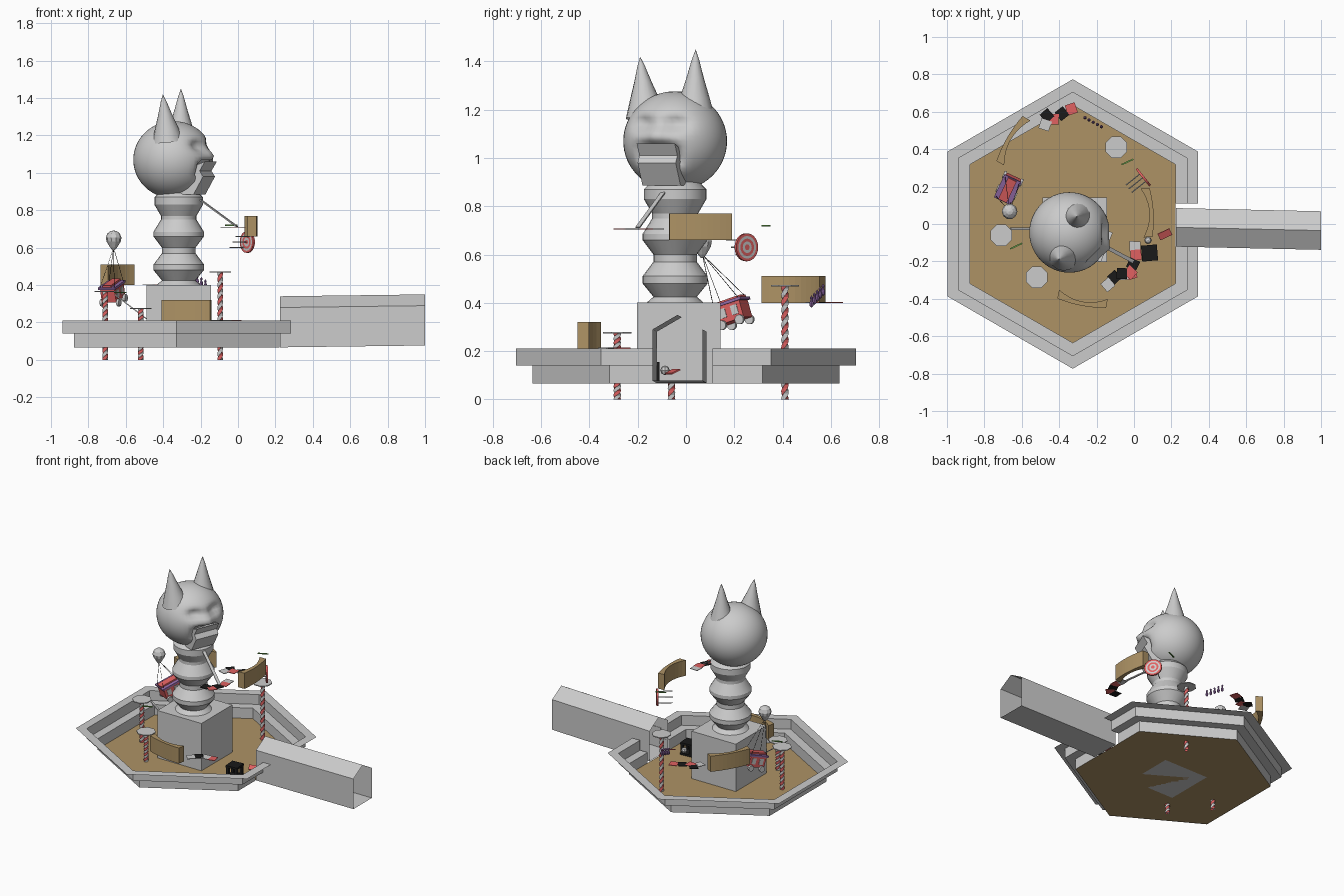
import bpy, bmesh, math
from mathutils import Vector, Matrix
from math import sin, cos, pi, radians, exp

if "Cube" in bpy.data.objects:
    bpy.data.objects.remove(bpy.data.objects["Cube"])


def material(name, rgb):
    m = bpy.data.materials.new(name)
    m.diffuse_color = (*rgb, 1)
    m.use_nodes = True
    m.node_tree.nodes["Principled BSDF"].inputs["Base Color"].default_value = m.diffuse_color
    return m


BROWN = material("tan", (.42, .29, .13))
RED = material("red", (.75, .12, .12))
BLACK = material("black", (.01, .01, .01))
WHITE = material("pale", (.8, .8, .8))
PURPLE = material("purple", (.3, .15, .4))
GREEN = material("green", (.15, .4, .08))
C = Vector((-.3275, 0, 0))


def mesh(name, verts, faces, mats=(), idx=None, smooth=None, mtx=None):
    me = bpy.data.meshes.new(name)
    me.from_pydata([tuple(v) for v in verts], [], faces)
    for m in mats:
        me.materials.append(m)
    if idx:
        me.polygons.foreach_set("material_index", idx)
    if mtx:
        me.transform(mtx)
    if smooth:
        me.shade_smooth()
        me.set_sharp_from_angle(angle=radians(smooth))
    ob = bpy.data.objects.new(name, me)
    bpy.context.collection.objects.link(ob)
    return ob


def box(name, size, mtx, mat=None):
    bm = bmesh.new()
    bmesh.ops.create_cube(bm, size=1, matrix=mtx @ Matrix.Diagonal((*size, 1)))
    me = bpy.data.meshes.new(name)
    bm.to_mesh(me)
    bm.free()
    if mat:
        me.materials.append(mat)
    ob = bpy.data.objects.new(name, me)
    bpy.context.collection.objects.link(ob)
    return ob


def loft(rings, closed=True):
    n = len(rings[0])
    return [v for r in rings for v in r], [
        (j*n+i, j*n+(i+1) % n, (j+1)*n+(i+1) % n, (j+1)*n+i)
        for j in range(len(rings)-1) for i in range(n if closed else n-1)]


def lathe(name, profile, n, mtx, mats=(), smooth=None, idx=None):
    v, f = loft([[(r*cos(2*pi*i/n), r*sin(2*pi*i/n), z) for i in range(n)] for r, z in profile])
    return mesh(name, v, f, mats, idx, smooth, mtx)


def rod(name, a, b, r, mat=None, n=6):
    a, b = Vector(a), Vector(b)
    q = (b-a).to_track_quat('Z', 'Y').to_matrix().to_4x4()
    return lathe(name, [(0, 0), (r, 0), (r, (b-a).length), (0, (b-a).length)], n,
                 Matrix.Translation(a) @ q, [mat] if mat else [])


T = Matrix.Translation


def R(deg, ax):
    return Matrix.Rotation(radians(deg), 4, ax)


# hexagonal floor and thin stepped terrace with an entrance gap
def hexpts(a, z):
    return [C + Vector((a/cos(pi/6)*cos(radians(30+60*k)), a/cos(pi/6)*sin(radians(30+60*k)), z)) for k in range(6)]


mesh("arena_floor", hexpts(.55, .066), [tuple(range(6))], [BROWN])
tiers = []
for a, z in [(.55, .065), (.55, .14), (.61, .14), (.61, .21), (.67, .21)]:
    tiers.append([C + Vector((a, .11, z))] + hexpts(a, z) + [C + Vector((a, -.12, z))])
mesh("arena_terrace", *loft(tiers, False))

# entrance tunnel, open at both ends
tun = []
for x, yc, dz in [(.225, -.018, 0), (1, -.035, .01)]:
    tun.append([(x, yc+y, z+dz) for y, z in [(-.103, .067), (.103, .067), (.103, .28), (0, .34), (-.103, .28)]])
mesh("entrance_tunnel", *loft(tun))

# panelled pedestal
ped = box("pedestal", (.345, .345, .335), T((-.317, -.03, .2335)))
bm = bmesh.new()
bm.from_mesh(ped.data)
bm.normal_update()
bmesh.ops.inset_individual(bm, faces=[f for f in bm.faces if abs(f.normal.z) < .5], thickness=.03)
bmesh.ops.inset_individual(bm, faces=[f for f in bm.faces if abs(f.normal.z) < .5 and f.calc_area() < .082
                                      and abs(f.calc_center_median().z-.2335) < .01
                                      and f.calc_area() > .06], thickness=.002, depth=-.015)
bm.to_mesh(ped.data)
bm.free()

# bellows neck
lathe("neck", [(.13, .39), (.09, .425), (.135, .48), (.135, .51), (.09, .57), (.09, .60), (.135, .66), (.135, .685),
               (.095, .75), (.095, .77), (.13, .83), (.13, .87), (.1, .9)], 24, T((-.317, -.045, 0)), smooth=30)

# cat head: sphere with sculpted eye sockets and mouth
HEAD = T((-.345, -.045, 1.07)) @ R(-22, 'Z')
bm = bmesh.new()
bmesh.ops.create_uvsphere(bm, u_segments=48, v_segments=32, radius=.215)
for v in bm.verts:
    if v.co.x > 0:
        x, y, z = v.co
        d = sum(.045*exp(-((y-s*.07)/.05)**2-((z-.075)/.03)**2) for s in (-1, 1))
        d += .075*exp(-(y/.085)**4-((z+.055)/.045)**4)
        d -= .02*exp(-(y/.03)**2-((z-.02)/.03)**2)
        v.co.x -= d
    v.co.z *= .96
me = bpy.data.meshes.new("head")
bm.to_mesh(me)
bm.free()
me.transform(HEAD)
me.shade_smooth()
bpy.context.collection.objects.link(bpy.data.objects.new("head", me))

jaw = [[(x, y*k, z) for x, z in [(.08, -.10), (.16, -.03), (.215, -.01), (.185, -.06), (.205, -.09), (.15, -.185), (.06, -.185)]]
       for y, k in [(-.085, 1), (.085, 1)]]
v, f = loft(jaw)
mesh("jaw", v, f + [tuple(range(6, -1, -1)), tuple(range(7, 14))], mtx=HEAD)

for name, b, t in [("ear_left", (-.375, -.165, 1.17), (-.402, -.19, 1.42)),
                   ("ear_right", (-.305, .035, 1.17), (-.305, .04, 1.45))]:
    b, t = Vector(b), Vector(t)
    h = (t-b).length
    lathe(name, [(.085, 0), (.062, .28*h), (.036, .58*h), (.015, .85*h), (0, h)], 16,
          T(b) @ (t-b).to_track_quat('Z', 'Y').to_matrix().to_4x4(), smooth=60)


# curved barrier walls, bulging outward
def barrier(name, p0, p1, z0, z1):
    p0, p1 = Vector(p0), Vector(p1)
    n = Vector((-(p1-p0).y, (p1-p0).x)).normalized()
    if n.dot((p0+p1)/2-C.xy) < 0:
        n = -n
    rings = []
    for i in range(11):
        t = i/10
        w = .011 + .013*(2*t-1)**2
        p = p0.lerp(p1, t) + n*.026*(1-(2*t-1)**2)
        a, b = p-n*w, p+n*w
        rings.append([(*a, z0), (*b, z0), (*b, z1), (*a, z1)])
    v, f = loft(rings)
    mesh(name, v, f + [(0, 1, 2, 3), (43, 42, 41, 40)], [BROWN])


barrier("barrier_high", (.06, .19), (.075, -.07), .66, .77)
barrier("barrier_middle", (-.575, .565), (-.715, .325), .40, .51)
barrier("barrier_low", (-.405, -.375), (-.145, -.425), .21, .32)

# octagonal platforms on twisted striped poles
for k, (x, y, z) in enumerate([(-.095, .41, .47), (-.71, -.06, .365), (-.52, -.285, .275)]):
    lathe(f"platform_{k}", [(0, -.003), (.063, -.003), (.063, .003), (0, .003)], 8, T((x, y, z)) @ R(22.5, 'Z'))
    n = 40
    v, f = loft([[(x+.016*cos(i*pi/2+j*.6), y+.016*sin(i*pi/2+j*.6), z*j/n) for i in range(4)] for j in range(n+1)])
    mesh(f"striped_pole_{k}", v, f, [RED, WHITE], [i % 2 for i in range(len(f))])


# flat tiled paths of alternating colour
def tiles(name, pts, z, mats):
    for i, (p, m) in enumerate(zip(pts, mats)):
        a, b = Vector(pts[max(i-1, 0)]), Vector(pts[min(i+1, len(pts)-1)])
        box(f"{name}_{i}", (.055, .058, .004), T((*p, z)) @ R(math.degrees(math.atan2((b-a).y, (b-a).x)) + (i % 2)*16-8, 'Z'), m)


tiles("low_path", [(-.14, -.325), (-.105, -.285), (-.06, -.27), (-.015, -.265)], .212, [WHITE, BLACK, WHITE, RED])
tiles("high_path", [(-.065, -.265), (-.02, -.26), (-.005, -.215), (.01, -.165), (.005, -.12)], .706,
      [BLACK, RED, BLACK, RED, WHITE])
tiles("back_path", [(-.475, .53), (-.465, .58), (-.43, .56), (-.385, .59), (-.335, .615)], .402,
      [WHITE, BLACK, RED, BLACK, RED])


# ramps
def ramp(name, a, b, w, mat=None):
    a, b = Vector(a), Vector(b)
    box(name, (w, .006, (b-a).length), T((a+b)/2) @ (b-a).to_track_quat('Z', 'Y').to_matrix().to_4x4(), mat)


ramp("tongue_ramp", (-.22, -.085, .87), (-.005, -.2, .712), .02)
ramp("side_ramp", (-.66, -.025, .35), (-.49, -.025, .22), .015)
box("entrance_tile", (.07, .04, .006), T((.165, -.055, .115)) @ R(25, 'Z') @ R(25, 'X'), RED)

# hanging wagon with wheels, window and roof
CART = T((-.67, .195, .36)) @ R(65, 'Z') @ R(-17, 'Y')
box("wagon_body", (.12, .085, .075), CART, RED)
box("wagon_roof", (.14, .1, .012), CART @ T((0, 0, .042)), PURPLE)
box("wagon_ridge", (.13, .05, .012), CART @ T((0, 0, .052)), RED)
for s in (-1, 1):
    for t in (-1, 1):
        box("wagon_window", (.03, .004, .04), CART @ T((t*.028, s*.043, .004)), WHITE)
        rod("wagon_wheel", CART @ Vector((t*.042, s*.042, -.043)), CART @ Vector((t*.042, s*.056, -.043)), .02, n=12)
        rod("balloon_rope", CART @ Vector((t*.06, s*.042, .045)), (-.665, .068, .60), .0013, BLACK, 4)

# balloon
lathe("balloon", [(.005, -.06), (.018, -.045), (.038, -.012), (.042, .008), (.034, .03), (.018, .043), (0, .047)], 10,
      T((-.665, .067, .645)))

# round target with ring colours and darts stuck in it
N = Vector((.78, .62, 0)).normalized()
P = Vector((.05, .25, .63))
lathe("target", [(0, -.006), (.012, -.006), (.024, -.006), (.036, -.006), (.047, -.006), (.058, -.006), (.058, .006),
                 (.047, .006), (.036, .006), (.024, .006), (.012, .006), (0, .006)], 20,
      T(P) @ N.to_track_quat('Z', 'Y').to_matrix().to_4x4(), [RED, WHITE],
      idx=[k for k in (0, 1, 0, 1, 0, 0, 0, 1, 0, 1, 0) for _ in range(20)])
side = Vector((-N.y, N.x, 0))
for o, z in [(-.025, .03), (0, 0), (.025, -.03)]:
    s = P + side*o + Vector((0, 0, z))
    rod("dart", s, s - N*.1, .003)

# small green bars
for x, y, z in [(-.035, .332, .72), (-.63, -.118, .36)]:
    box("green_bar", (.07, .008, .006), T((x, y, z)) @ R(25, 'Z'), GREEN)

# row of purple pins
for i in range(5):
    p = Vector((-.262+.022*i, .568-.012*i, .455-.012*i))
    lathe("pin", [(0, -.028), (.008, -.02), (.009, -.008), (.004, .006), (.007, .015), (0, .024)], 8, T(p), [PURPLE])

# black cage stool and ball
for z, h in [(.075, .014), (.147, .014)]:
    box("cage_plate", (.085, .085, h), T((.083, -.155, z)) @ R(5, 'Z'), BLACK)
for s in (-1, 1):
    for t in (-1, 1):
        box("cage_post", (.02, .02, .08), T((.083, -.155, .11)) @ R(5, 'Z') @ T((s*.032, t*.032, 0)), BLACK)
lathe("ball", [(0, -.02), (.014, -.014), (.02, 0), (.014, .014), (0, .02)], 8, T((.075, -.087, .12)))
